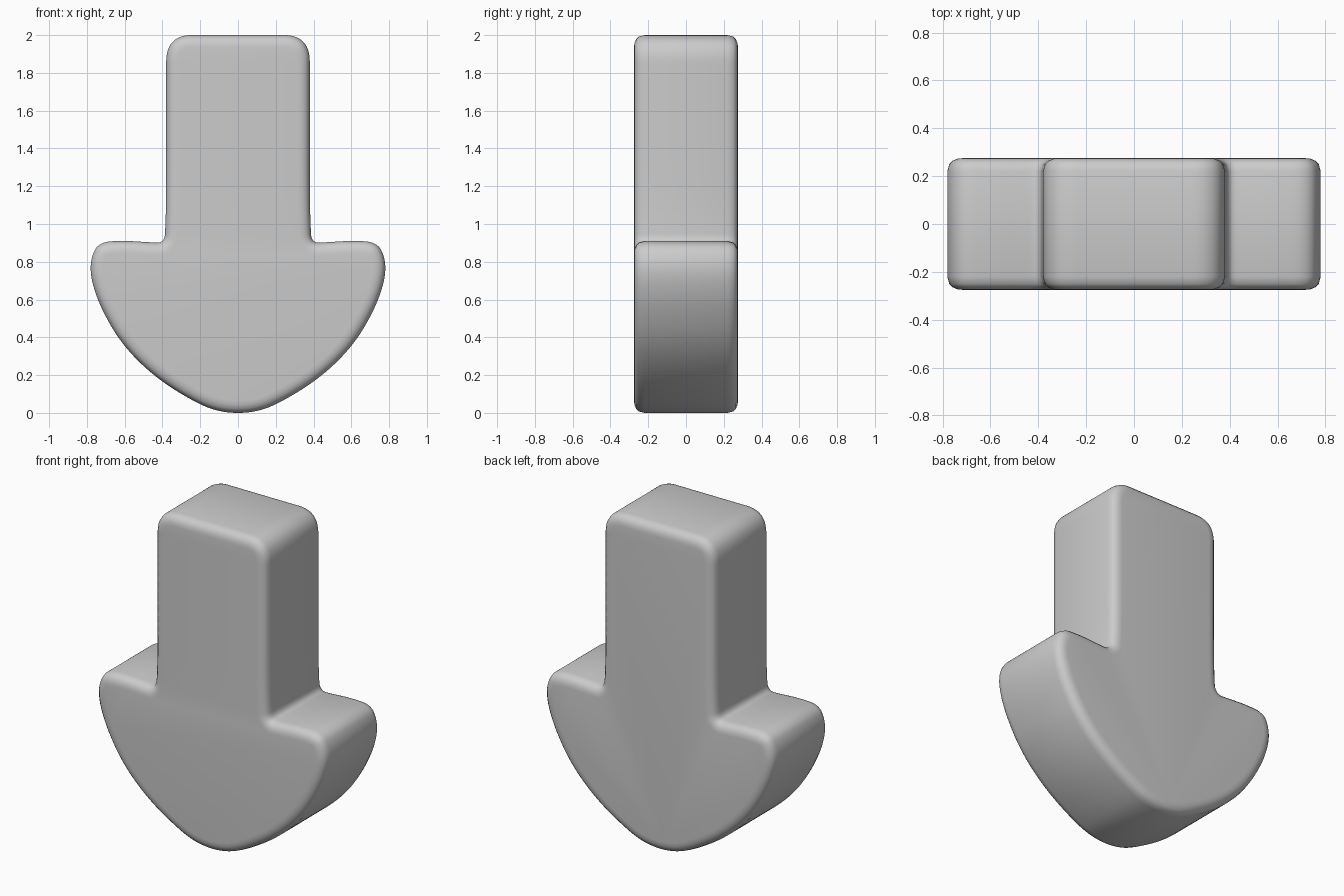
import bpy, bmesh
from mathutils import Vector

if "Cube" in bpy.data.objects:
    bpy.data.objects.remove(bpy.data.objects["Cube"])

# Right half of the arrow outline (x, z), from the tip up to the stem top
HALF = [(0.07, 0.0), (0.2, 0.04), (0.43, 0.18), (0.61, 0.355), (0.725, 0.55),
        (0.78, 0.71), (0.78, 0.82), (0.735, 0.905), (0.6, 0.912), (0.47, 0.903),
        (0.39, 0.9), (0.384, 0.99), (0.38, 1.15), (0.38, 1.78), (0.38, 1.93),
        (0.31, 2.0), (0.18, 2.0)]

# Edge rounding: (inset from outline, y)
SECTION = [(0.065, 0.275), (0.043, 0.273), (0.022, 0.264), (0.008, 0.25), (0.0, 0.22)]


def round_corners(points):
    out = []
    for a, b in zip(points, points[1:] + points[:1]):
        out += [a.lerp(b, 0.25), a.lerp(b, 0.75)]
    return out


def inward_normals(points):
    n = len(points)
    normals = []
    for i in range(n):
        t = (points[(i + 1) % n] - points[i - 1]).normalized()
        normals.append(Vector((-t.y, t.x)))
    return normals


# Mirrored, smoothed outline (counter-clockwise seen from the front)
outline = [Vector(p) for p in HALF] + [Vector((-x, z)) for x, z in reversed(HALF)]
for _ in range(3):
    outline = round_corners(outline)
normals = inward_normals(outline)

# Skin the rounded slab from front cap to back cap
bm = bmesh.new()
stations = [(d, -y) for d, y in SECTION] + [(d, y) for d, y in reversed(SECTION)]
rings = []
for d, y in stations:
    rings.append([bm.verts.new((p.x + n.x * d, y, p.y + n.y * d))
                  for p, n in zip(outline, normals)])
count = len(outline)
for a, b in zip(rings, rings[1:]):
    for i in range(count):
        j = (i + 1) % count
        bm.faces.new((a[i], b[i], b[j], a[j]))
bm.faces.new(rings[0])
bm.faces.new(list(reversed(rings[-1])))
bmesh.ops.recalc_face_normals(bm, faces=bm.faces[:])
for f in bm.faces:
    f.smooth = True

mesh = bpy.data.meshes.new("down_arrow")
bm.to_mesh(mesh)
bm.free()
arrow = bpy.data.objects.new("down_arrow", mesh)
bpy.context.collection.objects.link(arrow)
